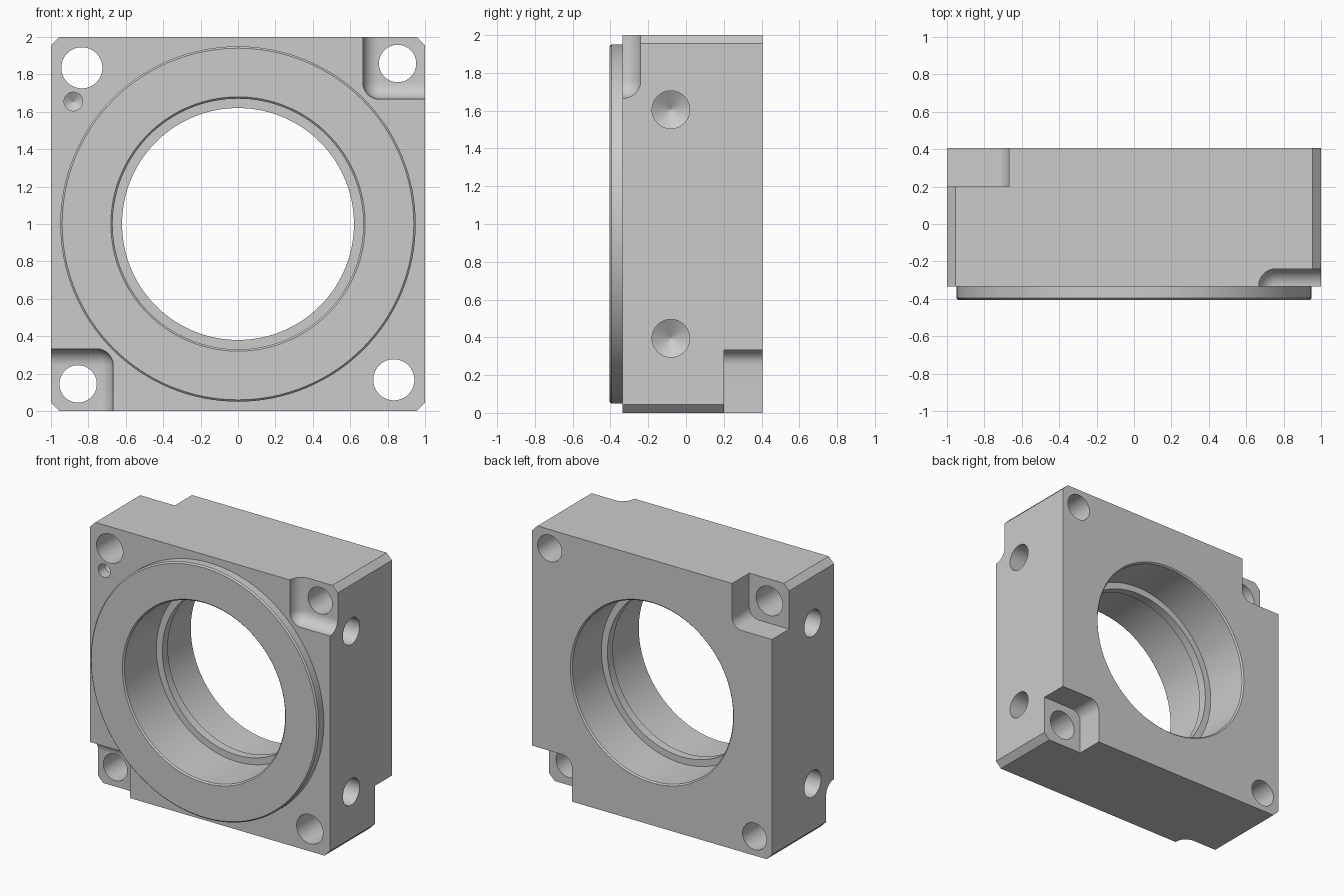
import bpy, bmesh, math
from mathutils import Matrix, Vector

if "Cube" in bpy.data.objects:
    bpy.data.objects.remove(bpy.data.objects["Cube"], do_unlink=True)

FRONT, FACE, BACK = -0.405, -0.335, 0.405   # flange front, block front, block back

metal = bpy.data.materials.new("light_grey_metal")
metal.use_nodes = True
metal.diffuse_color = (0.6, 0.6, 0.6, 1)
metal.node_tree.nodes["Principled BSDF"].inputs["Base Color"].default_value = (0.6, 0.6, 0.6, 1)


def make_object(name, bm):
    bmesh.ops.recalc_face_normals(bm, faces=bm.faces)
    mesh = bpy.data.meshes.new(name)
    bm.to_mesh(mesh)
    bm.free()
    mesh.materials.append(metal)
    obj = bpy.data.objects.new(name, mesh)
    bpy.context.collection.objects.link(obj)
    return obj


def turned(name, profile, loc, turn=0, sides=32):
    """Solid turned about the y axis from (distance, radius) points."""
    bm = bmesh.new()
    rings = []
    for d, r in profile:
        angles = [math.tau * i / sides for i in range(sides)]
        rings.append([bm.verts.new((r * math.cos(a), d, r * math.sin(a))) for a in angles])
    for a, b in zip(rings, rings[1:]):
        for i in range(sides):
            j = (i + 1) % sides
            bm.faces.new((a[i], a[j], b[j], b[i]))
    bm.faces.new(rings[0])
    bm.faces.new(rings[-1])
    bm.transform(Matrix.Translation(loc) @ Matrix.Rotation(turn, 4, 'Z'))
    return make_object(name, bm)


def pocket(name, sx, sz, y_open, y_floor, radius, filleted):
    """Corner pocket cutter; its inner corner, and optionally its floor, is rounded."""
    inner = Vector((sx * 0.667, y_floor, 1 + sz * 0.667))
    outer = Vector((sx * 1.2, y_open, 1 + sz * 1.2))
    bm = bmesh.new()
    bmesh.ops.create_cube(bm, size=1)
    for v in bm.verts:
        v.co = [inner[k] if v.co[k] < 0 else outer[k] for k in range(3)]
    corner = min(bm.verts, key=lambda v: (v.co - inner).length)
    edges = [e for e in corner.link_edges
             if filleted or abs(e.verts[0].co.y - e.verts[1].co.y) > 0.01]
    bmesh.ops.recalc_face_normals(bm, faces=bm.faces)
    bmesh.ops.bevel(bm, geom=edges, offset=radius, segments=8, profile=0.5,
                    affect='EDGES', clamp_overlap=False)
    return make_object(name, bm)


def combine(target, other, operation):
    mod = target.modifiers.new(operation.lower(), 'BOOLEAN')
    mod.operation, mod.solver, mod.object = operation, 'EXACT', other
    bpy.context.view_layer.objects.active = target
    bpy.ops.object.modifier_apply(modifier=mod.name)
    bpy.data.objects.remove(other, do_unlink=True)


# Square block with chamfered corners
bm = bmesh.new()
c = 0.955
outline = [(c, 1), (1, c), (1, -c), (c, -1), (-c, -1), (-1, -c), (-1, c), (-c, 1)]
base = bm.faces.new([bm.verts.new((x, FACE, z + 1)) for x, z in outline])
extruded = bmesh.ops.extrude_face_region(bm, geom=[base])["geom"]
bmesh.ops.translate(bm, vec=(0, BACK - FACE, 0),
                    verts=[g for g in extruded if isinstance(g, bmesh.types.BMVert)])
if not base.is_valid or len(bm.faces) == len(outline) + 1:
    bmesh.ops.holes_fill(bm, edges=bm.edges, sides=0)
housing = make_object("bearing_housing", bm)

# Raised round flange on the front
flange = turned("front_flange", [(FRONT, 0.94), (FRONT + 0.01, 0.95), (0, 0.95)],
                (0, 0, 1), sides=128)
combine(housing, flange, 'UNION')

# Bore with chamfered mouths and a narrow inner rib
rib_front, rib_back = -0.015, 0.05
bore = turned("bore_cutter",
              [(FRONT - 0.02, 0.70), (FRONT + 0.01, 0.67), (rib_front, 0.67), (rib_front, 0.62),
               (rib_back, 0.62), (rib_back, 0.67), (BACK - 0.01, 0.67), (BACK + 0.02, 0.70)],
              (0, 0, 1), sides=128)
cutters = [bore]

# Filleted front pockets and deeper square-floored back pockets
for s in (1, -1):
    cutters.append(pocket("front_pocket", s, s, -0.6, -0.24, 0.09, True))
    cutters.append(pocket("back_pocket", -s, s, 0.6, 0.2, 0.08, False))

# Corner bolt holes
for x, z, r in ((-0.835, 1.835, 0.11), (0.833, 0.167, 0.11),
                (0.853, 1.858, 0.1), (-0.855, 0.145, 0.1)):
    cutters.append(turned("bolt_hole", [(-0.6, r), (0.6, r)], (x, 0, z), sides=48))

# Blind drilled holes in both sides, and a small one in the front
for side in (1, -1):
    for z in (0.395, 1.605):
        cutters.append(turned("side_hole", [(-0.05, 0.1), (0.3, 0.1), (0.36, 0.001)],
                              (side, -0.08, z), side * math.pi / 2))
cutters.append(turned("pin_hole", [(-0.05, 0.05), (0.08, 0.05), (0.11, 0.001)],
                      (-0.88, FACE, 1.655)))

for cutter in cutters:
    combine(housing, cutter, 'DIFFERENCE')

# Smooth the round surfaces, keep machined edges sharp
bpy.ops.object.select_all(action='DESELECT')
housing.select_set(True)
bpy.context.view_layer.objects.active = housing
bpy.ops.object.shade_smooth_by_angle(angle=math.radians(25))
